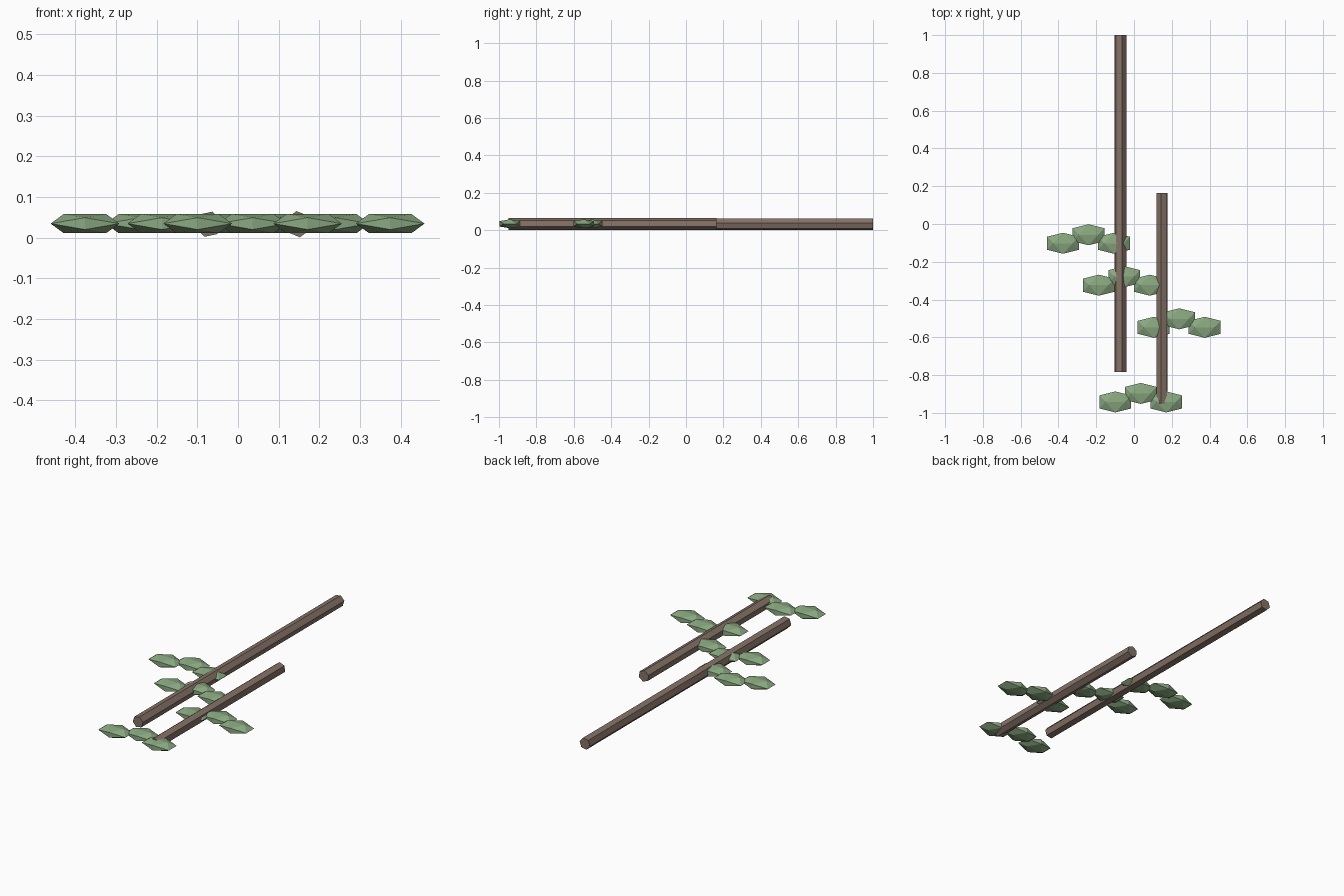
import bpy, bmesh, math
from mathutils import Matrix

cube = bpy.data.objects.get("Cube")
if cube:
    bpy.data.objects.remove(cube, do_unlink=True)


def material(name, rgb):
    mat = bpy.data.materials.new(name)
    mat.use_nodes = True
    color = (*rgb, 1)
    mat.diffuse_color = color
    mat.node_tree.nodes["Principled BSDF"].inputs["Base Color"].default_value = color
    return mat


def add_object(name, bm, mat, location):
    bmesh.ops.recalc_face_normals(bm, faces=bm.faces[:])
    mesh = bpy.data.meshes.new(name)
    bm.to_mesh(mesh)
    bm.free()
    mesh.materials.append(mat)
    obj = bpy.data.objects.new(name, mesh)
    obj.location = location
    bpy.context.collection.objects.link(obj)


bark = material("bark brown", (0.235, 0.17, 0.135))
foliage = material("leaf green", (0.25, 0.39, 0.215))


# Six-sided stick lying along y, with one ridge at the given angle
def stick(name, x, y_front, y_back, ridge):
    bm = bmesh.new()
    bmesh.ops.create_cone(bm, cap_ends=True, segments=6, radius1=0.0325,
                          radius2=0.0325, depth=y_back - y_front)
    bm.verts.ensure_lookup_table()
    bmesh.ops.rotate(bm, verts=bm.verts, matrix=Matrix.Rotation(math.pi / 2, 3, "X"))
    first = bm.verts[0].co
    turn = math.atan2(first.z, first.x) - math.radians(ridge)
    bmesh.ops.rotate(bm, verts=bm.verts, matrix=Matrix.Rotation(turn, 3, "Y"))
    add_object(name, bm, bark, (x, (y_front + y_back) / 2, 0.033))


# Flattened twenty-sided leaf
def leaf(name, x, y):
    bm = bmesh.new()
    long, short = 0.851, 0.526
    for a in (-1, 1):
        for b in (-1, 1):
            for co in ((a * long, b * short, 0), (0, a * long, b * short),
                       (a * short, 0, b * long)):
                bm.verts.new(co)
    bmesh.ops.convex_hull(bm, input=bm.verts[:])
    bmesh.ops.scale(bm, verts=bm.verts, vec=(0.099, 0.0655, 0.0277))
    add_object(name, bm, foliage, (x, y, 0.0345))


stick("long_stick", -0.0725, -0.783, 1.0, 72)
stick("short_stick", 0.148, -0.95, 0.163, 97)

# Sprigs of three leaves, the middle one set back
sprigs = [(-0.241, -0.102), (-0.052, -0.324), (0.239, -0.547), (0.036, -0.942)]
for s, (x, y) in enumerate(sprigs, 1):
    for side, place in ((-1, "right"), (0, "middle"), (1, "left")):
        leaf(f"sprig_{s}_{place}_leaf", x + side * 0.135, y + (0 if side else 0.045))
